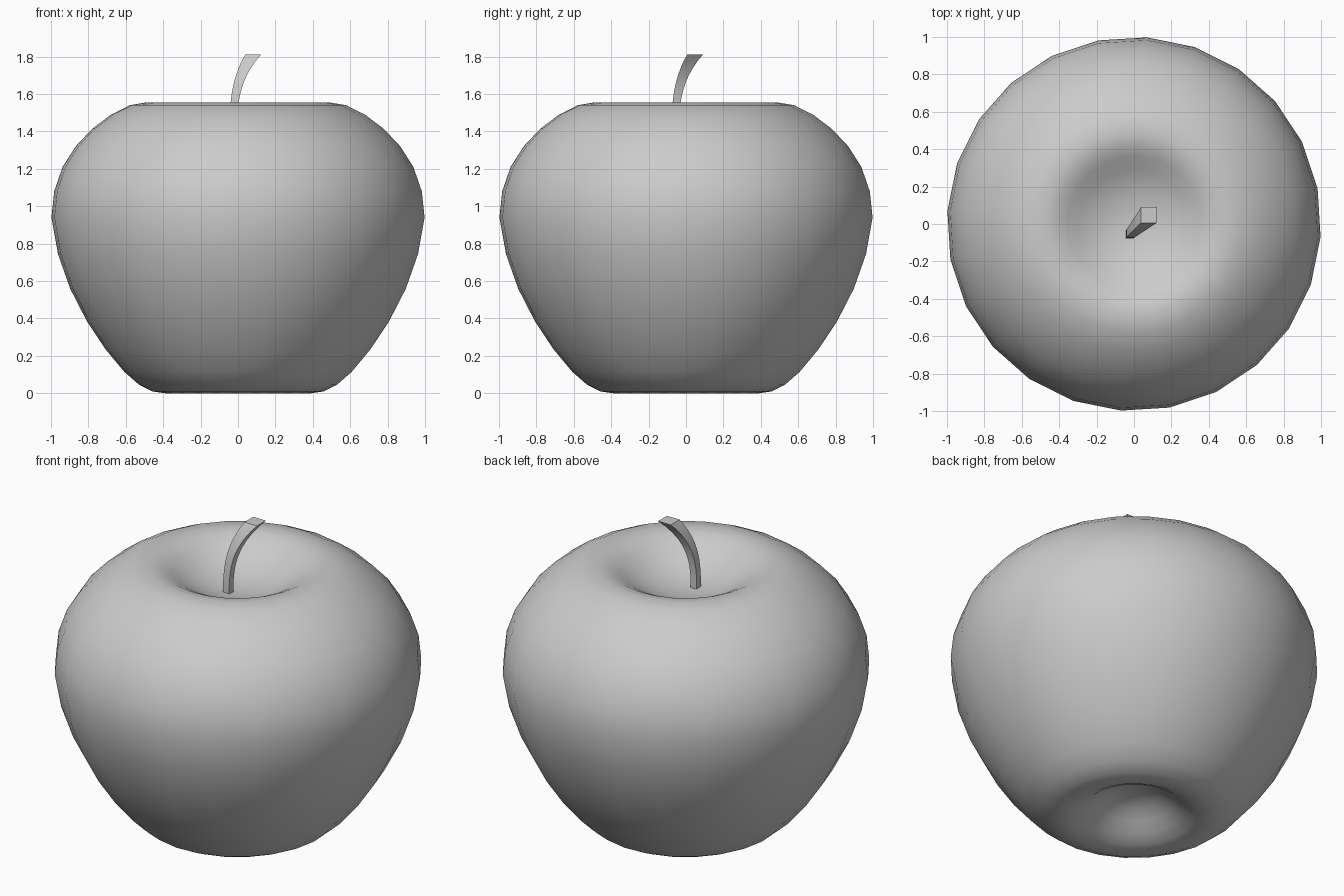
import bpy, bmesh, math

cube = bpy.data.objects.get("Cube")
if cube:
    bpy.data.objects.remove(cube, do_unlink=True)

grey = bpy.data.materials.new("light_grey")
grey.use_nodes = True
colour = (0.6, 0.6, 0.6, 1)
grey.diffuse_color = colour
grey.node_tree.nodes["Principled BSDF"].inputs["Base Color"].default_value = colour


def make_object(name, bm, angle):
    bmesh.ops.recalc_face_normals(bm, faces=bm.faces)
    mesh = bpy.data.meshes.new(name)
    bm.to_mesh(mesh)
    bm.free()
    mesh.materials.append(grey)
    obj = bpy.data.objects.new(name, mesh)
    bpy.context.collection.objects.link(obj)
    bpy.ops.object.select_all(action='DESELECT')
    obj.select_set(True)
    bpy.context.view_layer.objects.active = obj
    bpy.ops.object.shade_smooth_by_angle(angle=math.radians(angle))
    return obj


def bridge(bm, rings):
    """Join neighbouring closed rings with quads."""
    for a, b in zip(rings, rings[1:]):
        n = len(a)
        for i in range(n):
            j = (i + 1) % n
            bm.faces.new((a[i], a[j], b[j], b[i]))


# Fruit: half profile (radius, height) from the lower hollow to the upper one
SIDES = 24
profile = [(0.07, 0.155), (0.14, 0.135), (0.21, 0.09), (0.27, 0.045),
           (0.33, 0.015), (0.39, 0.0), (0.46, 0.01), (0.53, 0.045),
           (0.61, 0.115), (0.71, 0.235), (0.81, 0.385), (0.9, 0.56),
           (0.965, 0.745), (1.0, 0.94), (0.985, 1.08), (0.94, 1.21),
           (0.87, 1.32), (0.78, 1.415), (0.68, 1.49), (0.58, 1.54),
           (0.49, 1.555), (0.42, 1.542), (0.36, 1.512), (0.29, 1.468),
           (0.21, 1.43), (0.11, 1.403)]
bm = bmesh.new()
rings = []
for r, z in profile:
    angles = [math.radians(-4) + math.tau * i / SIDES for i in range(SIDES)]
    rings.append([bm.verts.new((r * math.cos(a), r * math.sin(a), z)) for a in angles])
bridge(bm, rings)
for ring, z in ((rings[0], 0.16), (rings[-1], 1.395)):
    pole = bm.verts.new((0, 0, z))
    for i in range(SIDES):
        bm.faces.new((ring[i], ring[(i + 1) % SIDES], pole))
make_object("fruit_body", bm, 80)

# Stalk: square section that bends sideways and widens towards the top
bm = bmesh.new()
rings = []
STEPS = 12
for k in range(STEPS + 1):
    t = k / STEPS
    bend = 0.105 * t ** 3
    half = 0.02 + 0.022 * t ** 3
    x, y, z = bend - 0.025, bend - 0.057, 1.38 + 0.43 * t
    rings.append([bm.verts.new((x + half * sx, y + half * sy, z))
                  for sx, sy in ((-1, -1), (1, -1), (1, 1), (-1, 1))])
bridge(bm, rings)
bm.faces.new(rings[0])
bm.faces.new(rings[-1])
make_object("stalk", bm, 40)
